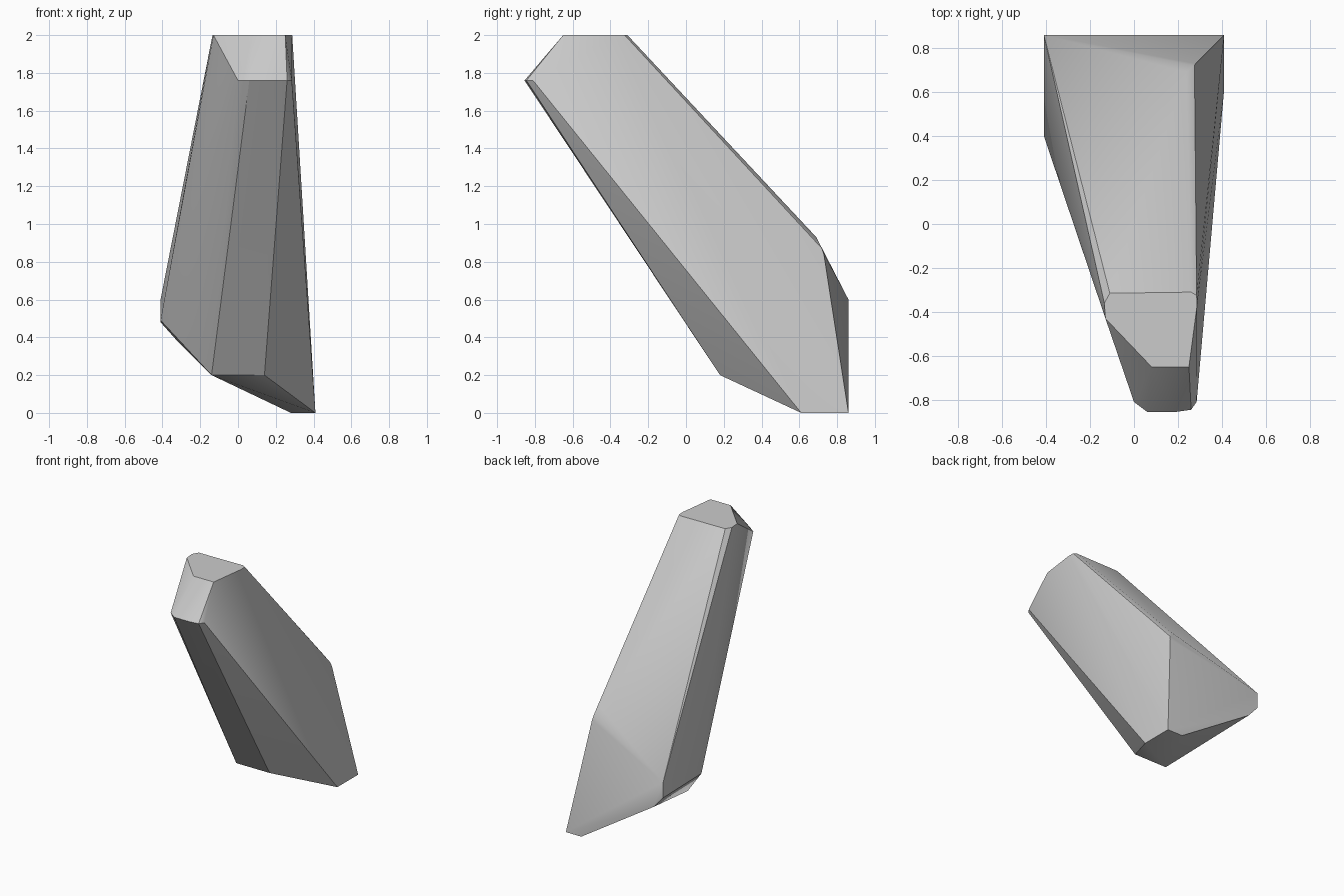
import bpy
import bmesh
import math

cube = bpy.data.objects.get("Cube")
if cube:
    bpy.data.objects.remove(cube, do_unlink=True)

# Plain grey material
GREY = (0.6, 0.6, 0.6, 1.0)
grey = bpy.data.materials.new("plain_grey")
grey.use_nodes = True
grey.diffuse_color = GREY
grey.node_tree.nodes["Principled BSDF"].inputs["Base Color"].default_value = GREY

# Corner outlines of the leaning block, each at a fixed height
flat_outlines = {
    # cut top
    2.0: [(-.13, -.43), (-.135, -.36), (-.11, -.315), (.26, -.31),
          (.285, -.325), (.287, -.37), (.25, -.65), (.08, -.65)],
    # lower rim of the nose
    1.76: [(0, -.81), (.06, -.855), (.19, -.855), (.26, -.845), (.285, -.81)],
    # front heel
    .2: [(-.14, .18), (.14, .18)],
    # triangular foot
    0: [(.41, .61), (.41, .86), (.28, .86)],
}
# Rounded back shoulder and the flared side
shoulder = [(.24, .69, .93), (.275, .72, .87), (.28, .73, .84)]
flare = [(-.41, .86, .6), (-.41, .86, .48), (-.33, .86, .39), (-.41, .4, .49)]

points = shoulder + flare
for z, outline in flat_outlines.items():
    points += [(x, y, z) for x, y in outline]

# Wrap the corners in one faceted skin
bm = bmesh.new()
for p in points:
    bm.verts.new(p)
bmesh.ops.convex_hull(bm, input=bm.verts)
bmesh.ops.delete(bm, geom=[v for v in bm.verts if not v.link_faces], context='VERTS')
bmesh.ops.dissolve_limit(bm, angle_limit=math.radians(1),
                         verts=bm.verts, edges=bm.edges)
bmesh.ops.recalc_face_normals(bm, faces=bm.faces)

mesh = bpy.data.meshes.new("leaning_block")
bm.to_mesh(mesh)
bm.free()
mesh.materials.append(grey)
block = bpy.data.objects.new("leaning_block", mesh)
bpy.context.collection.objects.link(block)

# Soft shading with crisp main edges
bpy.ops.object.select_all(action='DESELECT')
block.select_set(True)
bpy.context.view_layer.objects.active = block
bpy.ops.object.shade_smooth_by_angle(angle=math.radians(30))
